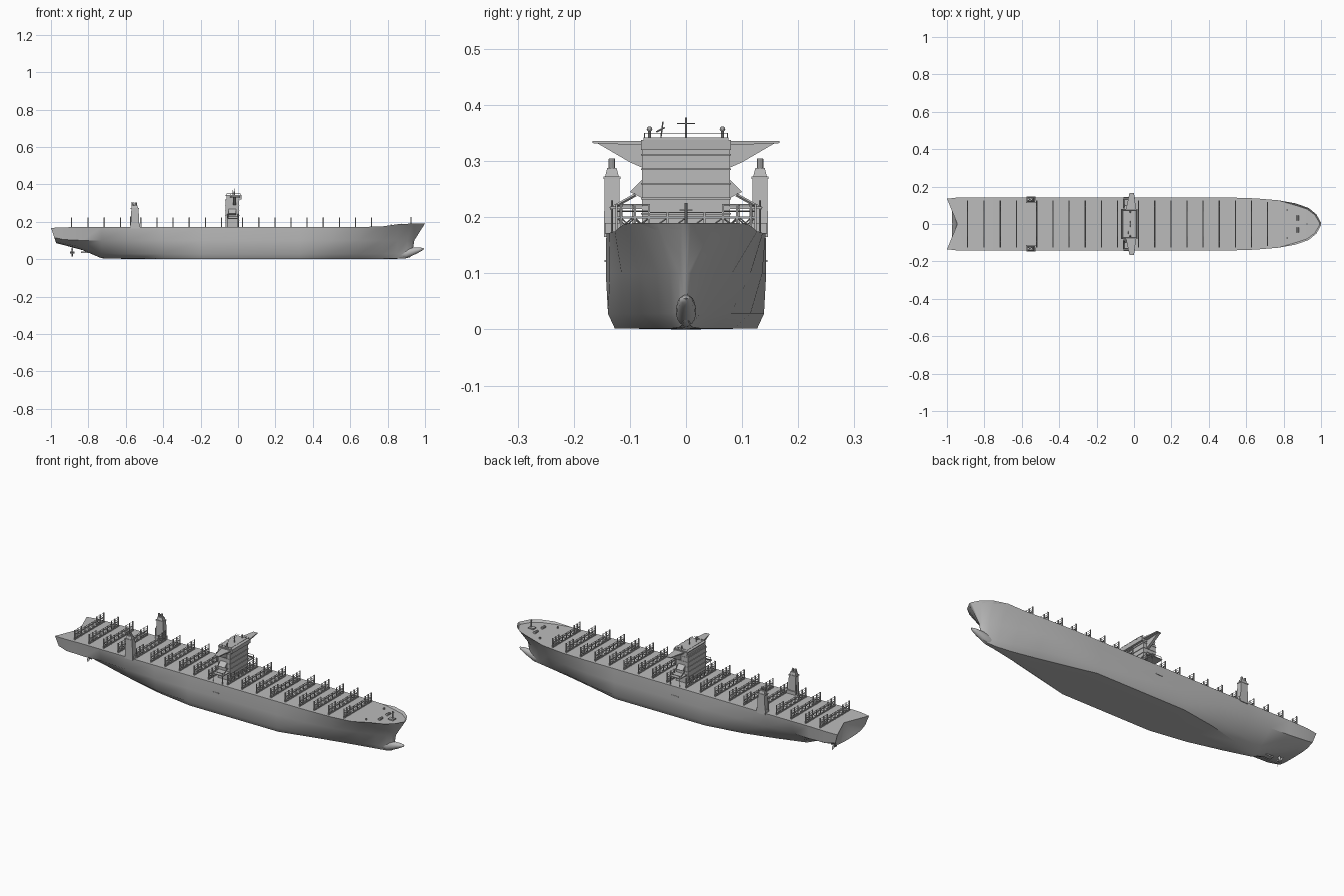
import bpy, bmesh, math
from mathutils import Vector

cube = bpy.data.objects.get("Cube")
if cube:
    bpy.data.objects.remove(cube, do_unlink=True)

grey = bpy.data.materials.new("plain grey")
grey.use_nodes = True
GREY = (0.5, 0.5, 0.5, 1)
grey.diffuse_color = GREY
grey.node_tree.nodes["Principled BSDF"].inputs["Base Color"].default_value = GREY


def finish(bm, name, angle=None):
    bmesh.ops.recalc_face_normals(bm, faces=bm.faces)
    mesh = bpy.data.meshes.new(name)
    bm.to_mesh(mesh)
    bm.free()
    mesh.materials.append(grey)
    ob = bpy.data.objects.new(name, mesh)
    bpy.context.collection.objects.link(ob)
    if angle:
        bpy.ops.object.select_all(action='DESELECT')
        ob.select_set(True)
        bpy.context.view_layer.objects.active = ob
        bpy.ops.object.shade_smooth_by_angle(angle=math.radians(angle))


def box(bm, lo, hi, taper=(1, 1)):
    """Box between two corners; taper scales the top in x and y."""
    mid = [(a + b) / 2 for a, b in zip(lo, hi)]
    for v in bmesh.ops.create_cube(bm, size=1)["verts"]:
        top = v.co.z > 0
        v.co = [mid[i] + v.co[i] * (hi[i] - lo[i]) * (taper[i] if top and i < 2 else 1)
                for i in range(3)]


def bar(bm, a, b, r, sides=4):
    """Straight rod from a to b."""
    a, b = Vector(a), Vector(b)
    d = b - a
    m = d.to_track_quat('Z', 'Y').to_matrix().to_4x4()
    m.translation = (a + b) / 2
    bmesh.ops.create_cone(bm, segments=sides, radius1=r, radius2=r,
                          depth=d.length, cap_ends=True, matrix=m)


def prism(bm, lower, upper):
    """Solid between two matching outlines."""
    a, b = [[bm.verts.new(p) for p in ring] for ring in (lower, upper)]
    bm.faces.new(a)
    bm.faces.new(b)
    for i in range(len(a)):
        j = (i + 1) % len(a)
        bm.faces.new((a[i], a[j], b[j], b[i]))


# Hull stations: x, rake, keel z, half widths (bottom, low, middle, top), top z
STATIONS = [
    (-.97, -.034, .085, .06, .10, .128, .135, .167),
    (-.93, -.01, .075, .05, .09, .135, .142, .170),
    (-.83, 0, .048, .02, .06, .132, .142, .172),
    (-.73, 0, .005, .012, .045, .125, .142, .172),
    (-.58, 0, .001, .05, .085, .136, .142, .172),
    (-.40, 0, 0, .095, .125, .143, .142, .172),
    (-.20, 0, 0, .127, .139, .143, .142, .172),
    (.33, 0, 0, .127, .139, .143, .142, .172),
    (.50, 0, 0, .085, .115, .136, .142, .172),
    (.65, 0, 0, .05, .08, .115, .137, .172),
    (.77, 0, 0, .025, .048, .082, .127, .175),
    (.85, .01, .002, .012, .026, .052, .111, .188),
    (.90, .03, .005, .008, .014, .028, .086, .190),
    (.92, .05, .010, .005, .008, .012, .052, .190),
    (.93, .063, .020, .001, .002, .003, .008, .190),
]
bm = bmesh.new()
rings = []
for x, rake, zk, w0, w1, w2, w3, zt in STATIONS:
    zm = max(.1, zk + .03)
    half = [(w3, zt), (w2, zm), (w1, zk + (zm - zk) * .28), (w0, zk + .002)]
    outline = half + [(0, zk)] + [(-w, z) for w, z in reversed(half)]
    rings.append([bm.verts.new((x + rake * max(0, (z - .08) / .1), y, z))
                  for y, z in outline])
for a, b in zip(rings, rings[1:]):
    for i in range(len(a) - 1):
        bm.faces.new((a[i], a[i + 1], b[i + 1], b[i]))
# Deck, sunk inside the bulwark at the bow
deck = []
for ring in rings:
    row = []
    for edge in (ring[0], ring[-1]):
        x, y, z = edge.co
        row.append(bm.verts.new((x - .008, y * .93, .178)) if z > .18 else edge)
    deck.append((row[0], bm.verts.new((row[0].co.x, 0, row[0].co.z)), row[1]))
notch = deck[0][1]
notch.co.x += .055
for a, b in zip(deck, deck[1:]):
    for i in range(2):
        bm.faces.new((a[i], a[i + 1], b[i + 1], b[i]))
for k in range(len(rings) - 1):
    for side, end in ((0, 0), (2, -1)):
        quad = [rings[k][end], rings[k + 1][end], deck[k + 1][side], deck[k][side]]
        quad = list(dict.fromkeys(quad))
        if len(quad) > 2:
            bm.faces.new(quad)
# Notched transom and closed stem
for p, q in zip(rings[0], rings[0][1:]):
    bm.faces.new((p, q, notch))
bm.faces.new(rings[-1] + [deck[-1][2], deck[-1][1], deck[-1][0]])
finish(bm, "hull", 35)

# Bulbous bow, pinched towards its raised tip
bm = bmesh.new()
bmesh.ops.create_uvsphere(bm, u_segments=16, v_segments=10, radius=1)
for v in bm.verts:
    x, y, z = v.co
    ahead = max(0, x)
    v.co = (.90 + x * .095, y * .018, .032 + z * .026 * (1 - .4 * ahead) + ahead * .024)
finish(bm, "bulbous_bow", 60)

# Lashing bridges: a low walkway with a tall braced frame at each end
bm = bmesh.new()
rows = [-.89 + .0873 * i for i in range(4)] + [-.52 + .0865 * i for i in range(6)]
rows += [.025 + .0862 * i for i in range(9)]
for x in rows:
    w = .124 if x < .7 else .116
    inner = .066
    box(bm, (x - .003, -w, .198), (x + .003, w, .201))
    box(bm, (x - .002, -w, .172), (x + .002, w, .178))
    box(bm, (x - .001, -inner, .208), (x + .001, inner, .2095))
    for i in range(5):
        y = -inner + inner * i / 2
        box(bm, (x - .002, y - .0015, .17), (x + .002, y + .0015, .209))
        if i < 4:
            bar(bm, (x, y, .176), (x, y + inner / 2, .199), .0012)
    for s in (-1, 1):
        step = (w - inner) / 2
        for i in range(3):
            y = s * (inner + step * i)
            box(bm, (x - .003, y - .0015, .17), (x + .003, y + .0015, .224))
            if i < 2:
                bar(bm, (x, y, .176), (x, y + s * step, .199), .0012)
                bar(bm, (x, y, .199), (x, y + s * step, .176), .0012)
        for z in (.211, .222):
            bar(bm, (x, s * inner, z), (x, s * w, z), .0012)
finish(bm, "lashing_bridges")

# Deckhouse with floor ledges
bm = bmesh.new()
box(bm, (-.066, -.078, .17), (.006, .078, .322))
for z in (.205, .232, .258, .284, .31):
    box(bm, (-.069, -.08, z), (.009, .08, z + .003))
box(bm, (-.06, -.08, .32), (.018, .08, .338), (1.05, 1))
box(bm, (-.066, -.076, .338), (.02, .076, .342))
finish(bm, "deckhouse")

# Bridge wings with sloping brackets and side stairs
bm = bmesh.new()
for s in (-1, 1):
    plan = [(-.045, .07), (.012, .07), (.0, .167), (-.024, .167)]
    prism(bm, [(x, s * y, .328 if y < .1 else .332) for x, y in plan],
          [(x, s * y, .336) for x, y in plan])
    side = [(.07, .285), (.10, .298), (.16, .333), (.07, .333)]
    prism(bm, [(-.026, s * y, z) for y, z in side],
          [(-.012, s * y, z) for y, z in side])
    foot = [(.07, .23), (.10, .245), (.07, .275)]
    prism(bm, [(-.05, s * y, z) for y, z in foot],
          [(-.01, s * y, z) for y, z in foot])
    box(bm, (-.06, s * .105 - .03, .215), (.005, s * .105 + .03, .219))
    for x in (-.055, 0):
        bar(bm, (x, s * .132, .17), (x, s * .132, .23), .002)
        bar(bm, (x, s * .09, .24), (x, s * .135, .215), .003)
    bar(bm, (-.055, s * .132, .23), (0, s * .132, .23), .0015)
finish(bm, "bridge_wings")

# Masts, domes and roof rail
bm = bmesh.new()
bar(bm, (-.02, 0, .34), (-.02, 0, .378), .002, 6)
bar(bm, (-.02, -.016, .367), (-.02, .016, .367), .0012)
bar(bm, (-.03, -.045, .34), (-.03, -.041, .371), .0012)
bar(bm, (-.03, -.053, .352), (-.03, -.038, .36), .0015)
for s in (-1, 1):
    bar(bm, (-.02, s * .065, .34), (-.02, s * .065, .354), .003, 8)
    dome = bmesh.ops.create_icosphere(bm, subdivisions=2, radius=.005)
    bmesh.ops.translate(bm, verts=dome["verts"], vec=(-.02, s * .065, .357))
    for i in range(5):
        bar(bm, (-.06 + i * .018, s * .074, .34), (-.06 + i * .018, s * .074, .35), .0006)
    bar(bm, (-.06, s * .074, .35), (.012, s * .074, .35), .0006)
for x in (-.06, .012):
    bar(bm, (x, -.074, .35), (x, .074, .35), .0006)
finish(bm, "masts_and_rail")

# Twin exhaust stacks
bm = bmesh.new()
for s in (-1, 1):
    c = s * .132
    box(bm, (-.575, c - .014, .165), (-.527, c + .014, .27), (.8, .95))
    box(bm, (-.575, c - .015, .268), (-.53, c + .015, .273))
    box(bm, (-.57, c - .012, .273), (-.535, c + .012, .288), (.85, .7))
    for x in (-.562, -.545):
        bar(bm, (x, c, .28), (x - .003, c, .304), .006, 10)
    inward = c - s * .004
    box(bm, (-.575, inward - .016, .17), (-.523, inward + .016, .19))
    bar(bm, (-.575, c - s * .016, .18), (-.575, c - s * .016, .228), .003)
finish(bm, "exhaust_stacks")

# Deck fittings: foremast, winches and bollards
bm = bmesh.new()
bar(bm, (.925, 0, .176), (.925, 0, .225), .0025, 6)
bar(bm, (.925, -.012, .213), (.925, .012, .213), .0012)
box(bm, (.905, -.012, .175), (.935, .012, .184))
for s in (-1, 1):
    bar(bm, (.875, s * .02, .183), (.875, s * .045, .183), .007, 10)
    bar(bm, (.82, s * .075, .176), (.82, s * .075, .186), .004, 8)
finish(bm, "deck_fittings")

# Side ledges
bm = bmesh.new()
for s in (-1, 1):
    box(bm, (-.055, s * .142 - .003, .12), (-.015, s * .142 + .003, .124))
finish(bm, "side_ledges")

# Shaft, fin and propeller
bm = bmesh.new()
bar(bm, (-.70, 0, .038), (-.84, 0, .038), .004, 10)
box(bm, (-.84, -.012, .033), (-.74, .012, .04))
bar(bm, (-.875, 0, .036), (-.897, 0, .036), .005, 10)
for k in range(5):
    t = math.tau * k / 5 + math.pi / 2
    dy, dz = math.cos(t), math.sin(t)
    ring = [(.004, -.002), (.017, -.006), (.030, 0), (.017, .006)]
    face = [(-.886 + q * .7, r * dy - q * dz, .036 + r * dz + q * dy) for r, q in ring]
    prism(bm, face, [(x - .0015, y, z) for x, y, z in face])
finish(bm, "propeller")
